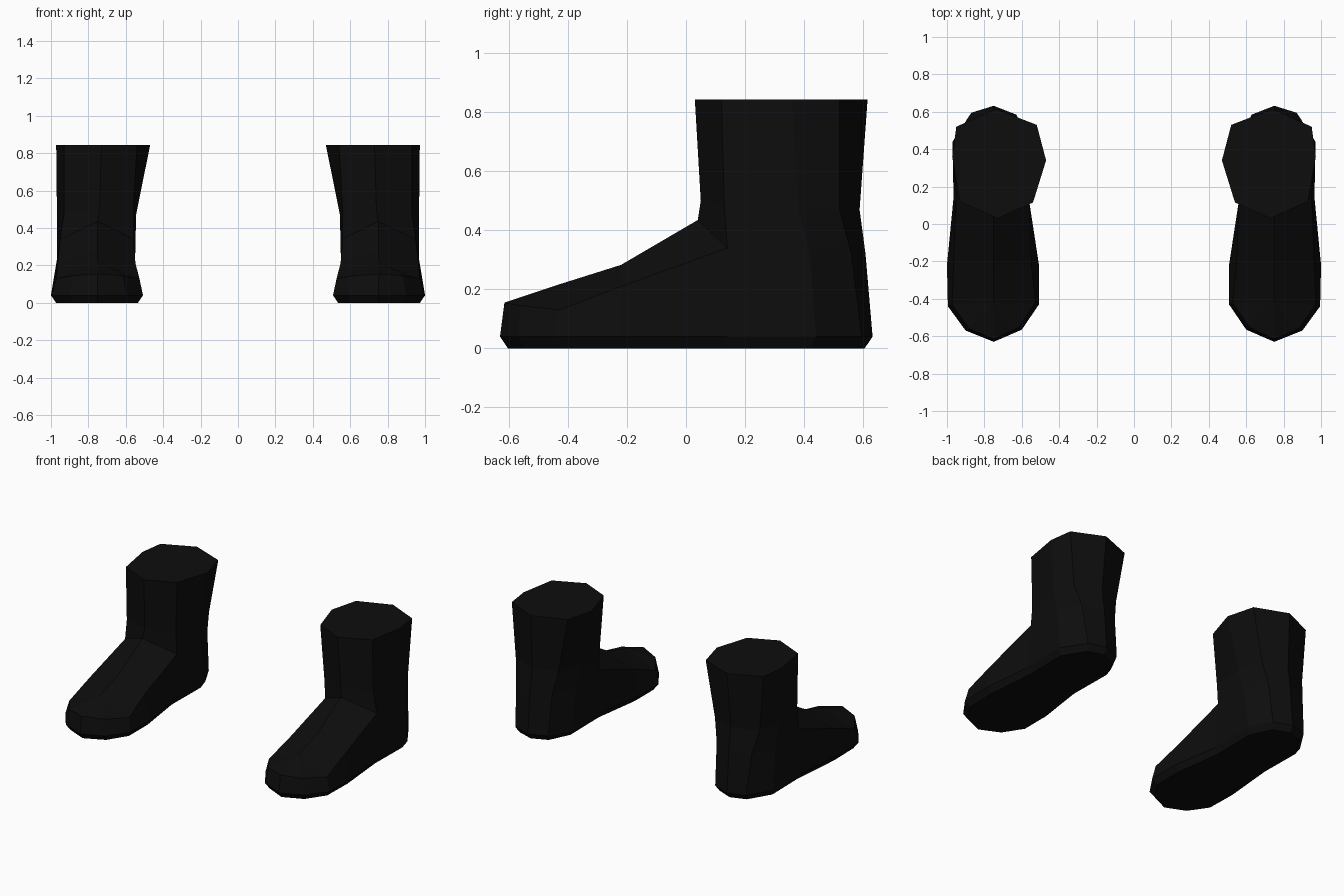
import bpy, bmesh

if "Cube" in bpy.data.objects:
    bpy.data.objects.remove(bpy.data.objects["Cube"])

black = bpy.data.materials.new("black leather")
black.diffuse_color = (0.004, 0.004, 0.004, 1)
black.use_nodes = True
black.node_tree.nodes["Principled BSDF"].inputs["Base Color"].default_value = black.diffuse_color

# Outline loops run toe -> outer side -> heel -> inner side
welt = [(.75, -.63), (.90, -.57), (.995, -.44), (1.0, -.22), (.965, .14), (.97, .44), (.87, .595),
        (.75, .632), (.63, .585), (.555, .44), (.56, .12), (.508, -.22), (.508, -.43), (.60, -.565)]
rim = [(.75, -.615, .155), (.88, -.56, .145), (.972, -.43, .13), (.965, -.22, .21), (.95, .14, .34),
       (.968, .42, .32), (.89, .56, .32), (.75, .608, .32), (.62, .555, .32), (.548, .40, .32),
       (.56, .14, .34), (.548, -.22, .21), (.527, -.42, .13), (.62, -.555, .145)]
# Top ridge of the instep, toe to ankle
ridge = [(.75, -.42, .22), (.75, -.22, .283), (.75, .04, .435)]
# Ankle and cuff loops run front -> outer -> heel -> inner
ankle = [(.74, .05, .50), (.93, .13, .48), (.968, .38, .47), (.92, .52, .47),
         (.75, .588, .47), (.59, .53, .47), (.545, .36, .47), (.56, .13, .48)]
cuff = [(.73, .03, .843), (.93, .12, .843), (.972, .36, .843), (.95, .52, .843),
        (.74, .615, .843), (.52, .53, .843), (.47, .34, .843), (.54, .115, .843)]


def build_boot(name, side):
    bm = bmesh.new()

    def loop(points):
        return [bm.verts.new((side * x, y, z)) for x, y, z in points]

    def bridge(a, b):
        n = len(a)
        for i in range(n):
            bm.faces.new((a[i], a[(i + 1) % n], b[(i + 1) % n], b[i]))

    # Sole and foot sides
    sole = loop([(.75 + (x - .75) * .89, y * .957, 0) for x, y in welt])
    edge = loop([(x, y, .04) for x, y in welt])
    top = loop(rim)
    bm.faces.new(sole)
    bridge(sole, edge)
    bridge(edge, top)
    # Instep: toe cap fan, then strips on both sides of the ridge
    r = loop(ridge)
    for a, b in ((1, 2), (13, 12)):
        bm.faces.new((top[0], top[a], r[0]))
        bm.faces.new((top[a], top[b], r[0]))
    for k in range(2):
        for a, b in ((2 + k, 3 + k), (12 - k, 11 - k)):
            bm.faces.new((top[a], top[b], r[k + 1], r[k]))
    # Shaft
    heel_loop = [r[2]] + top[4:11]
    mid, high = loop(ankle), loop(cuff)
    bridge(heel_loop, mid)
    bridge(mid, high)
    bm.faces.new(high)
    bmesh.ops.recalc_face_normals(bm, faces=bm.faces)
    mesh = bpy.data.meshes.new(name)
    bm.to_mesh(mesh)
    bm.free()
    mesh.materials.append(black)
    bpy.context.collection.objects.link(bpy.data.objects.new(name, mesh))


build_boot("left_boot", 1)
build_boot("right_boot", -1)
